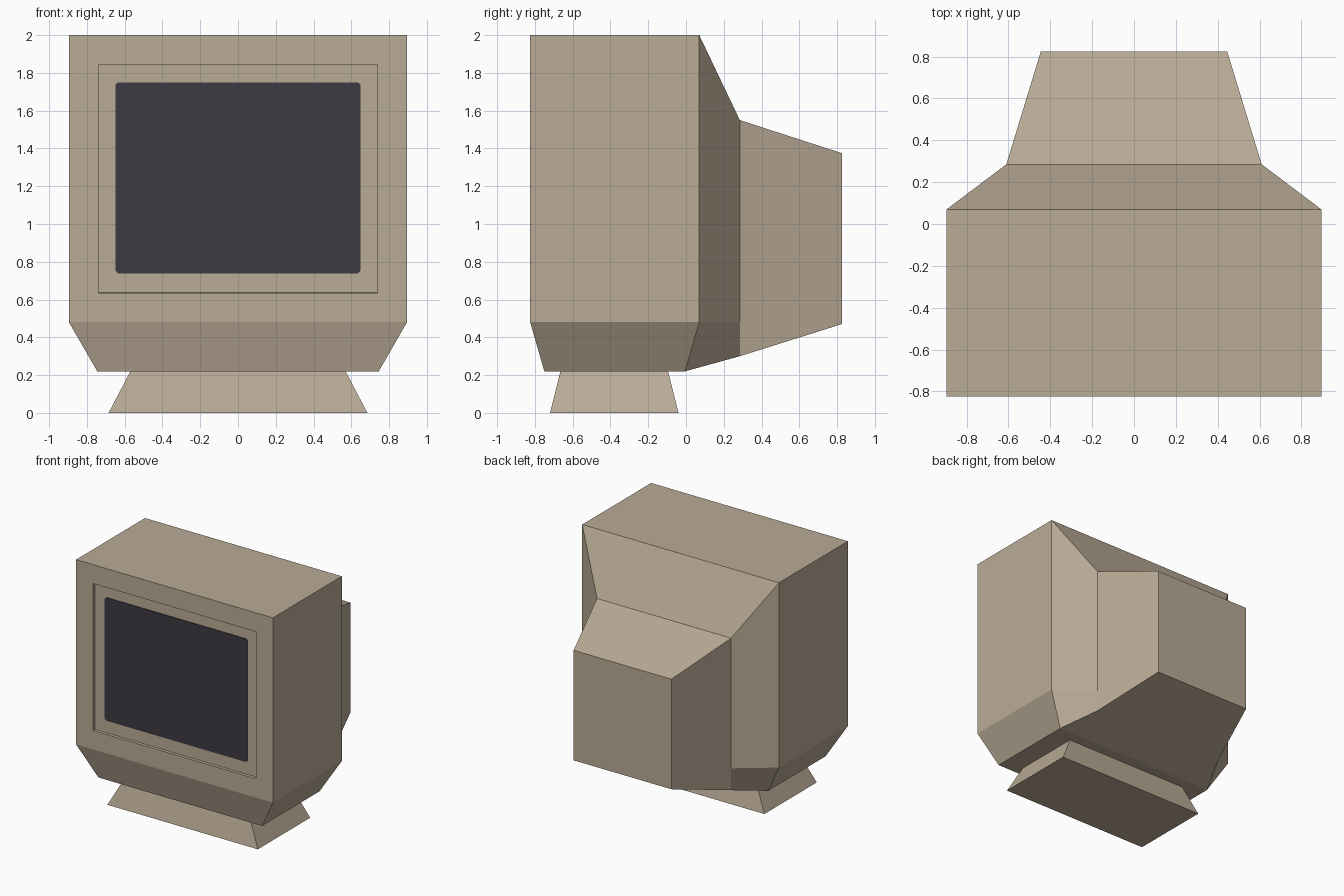
import bpy
import bmesh

if "Cube" in bpy.data.objects:
    bpy.data.objects.remove(bpy.data.objects["Cube"])


def material(name, colour):
    m = bpy.data.materials.new(name)
    m.diffuse_color = (*colour, 1)
    m.use_nodes = True
    m.node_tree.nodes["Principled BSDF"].inputs["Base Color"].default_value = m.diffuse_color
    return m


BEIGE = material("beige plastic", (0.491, 0.407, 0.305))
DARK = material("dark glass", (0.046, 0.042, 0.052))


def finish(bm, name, mat):
    bmesh.ops.recalc_face_normals(bm, faces=bm.faces)
    mesh = bpy.data.meshes.new(name)
    bm.to_mesh(mesh)
    bm.free()
    mesh.materials.append(mat)
    obj = bpy.data.objects.new(name, mesh)
    bpy.context.collection.objects.link(obj)
    return obj


def loft(bm, rings):
    """Join equal-length closed rings of points with quads."""
    rows = [[bm.verts.new(p) for p in ring] for ring in rings]
    for a, b in zip(rows, rows[1:]):
        n = len(a)
        for i in range(n):
            j = (i + 1) % n
            bm.faces.new((a[i], a[j], b[j], b[i]))
    return rows


def mirrored(levels):
    """Right-hand points from bottom to top, then the left-hand copies downwards."""
    return levels + [(-x, y, z) for x, y, z in reversed(levels)]


# Casing: front face, rear edge, tube housing shoulder, rear panel
bm = bmesh.new()
rows = loft(bm, [
    mirrored([(0.745, -0.75, 0.22), (0.895, -0.825, 0.48), (0.895, -0.825, 2.0)]),
    mirrored([(0.745, -0.005, 0.22), (0.895, 0.07, 0.48), (0.895, 0.07, 2.0)]),
    mirrored([(0.61, 0.285, 0.30), (0.61, 0.285, 0.48), (0.61, 0.285, 1.55)]),
    mirrored([(0.445, 0.825, 0.47), (0.445, 0.825, 0.65), (0.445, 0.825, 1.375)]),
])
front, back = rows[0], rows[-1]
bm.faces.new((front[0], front[1], front[4], front[5]))
face = bm.faces.new((front[1], front[2], front[3], front[4]))
bm.faces.new(back)
bmesh.ops.recalc_face_normals(bm, faces=bm.faces)

# Recess around the screen
bmesh.ops.inset_individual(bm, faces=[face], thickness=0.22)
bmesh.ops.inset_individual(bm, faces=[face], thickness=0.001)
for v in face.verts:
    v.co.y += 0.024
finish(bm, "casing", BEIGE)

# Screen: thin plate with clipped corners, set in the recess
bm = bmesh.new()
W, Z0, Z1, C = 0.648, 0.738, 1.75, 0.013
outline = mirrored([(W - C, 0, Z0), (W, 0, Z0 + C), (W, 0, Z1 - C), (W - C, 0, Z1)])
rows = loft(bm, [[(x, y, z) for x, _, z in outline] for y in (-0.807, -0.801)])
for row in rows:
    bm.faces.new(row)
finish(bm, "screen", DARK)

# Stand: tapered foot
bm = bmesh.new()
rows = loft(bm, [
    [(-x, y0, z), (x, y0, z), (x, y1, z), (-x, y1, z)]
    for x, y0, y1, z in ((0.685, -0.72, -0.04, 0.0), (0.57, -0.665, -0.095, 0.22))
])
for row in rows:
    bm.faces.new(row)
finish(bm, "stand", BEIGE)
